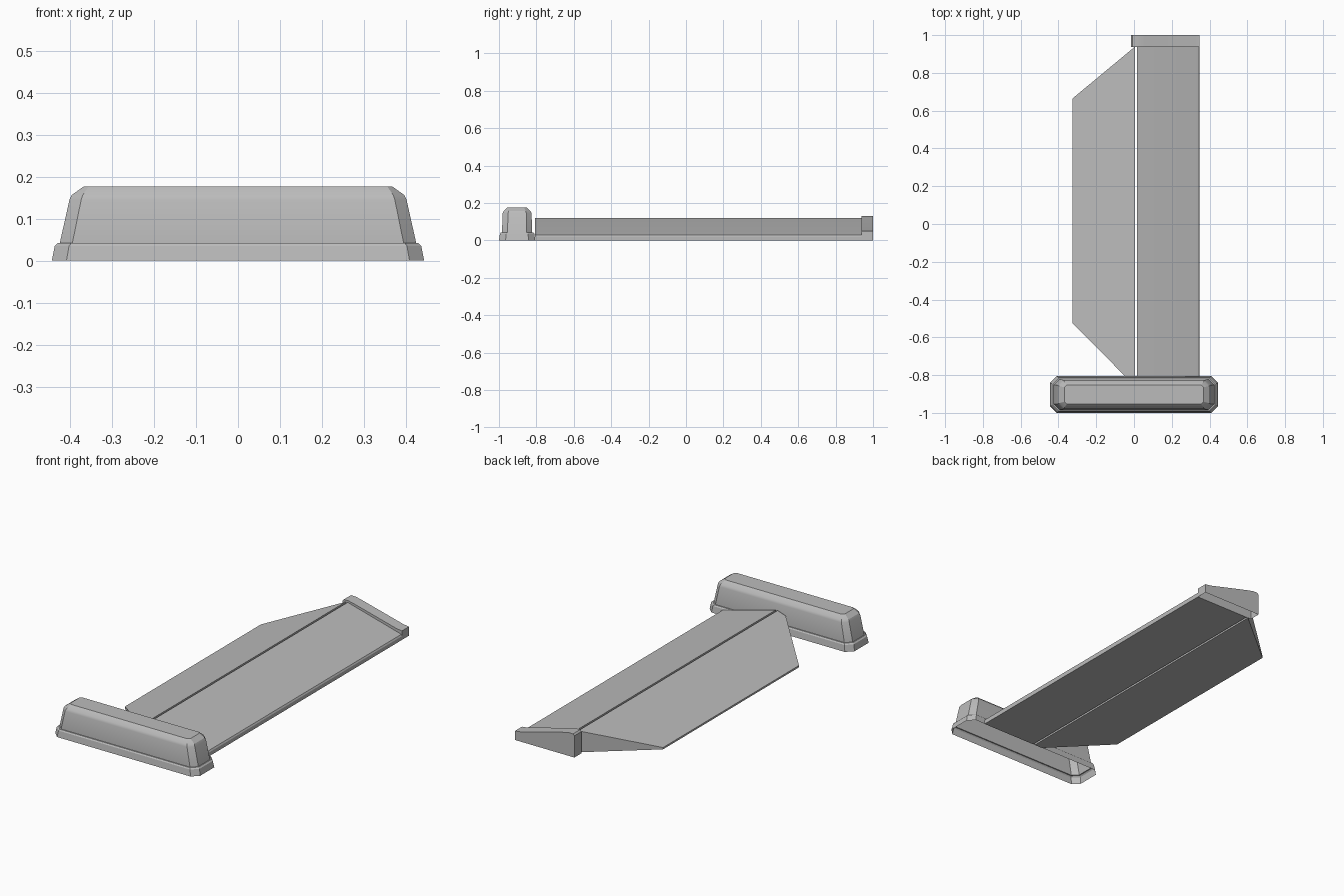
import bpy
import bmesh
import math

old = bpy.data.objects.get("Cube")
if old:
    bpy.data.objects.remove(old, do_unlink=True)

grey = bpy.data.materials.new("plain_grey")
grey.use_nodes = True
COLOUR = (0.5, 0.5, 0.5, 1)
grey.diffuse_color = COLOUR
grey.node_tree.nodes["Principled BSDF"].inputs["Base Color"].default_value = COLOUR


def finish(name, bm, recalc=True):
    if recalc:
        bmesh.ops.recalc_face_normals(bm, faces=bm.faces)
    mesh = bpy.data.meshes.new(name)
    bm.to_mesh(mesh)
    bm.free()
    mesh.materials.append(grey)
    obj = bpy.data.objects.new(name, mesh)
    bpy.context.collection.objects.link(obj)
    return obj


def loft(name, rings, cap_bottom=True, cap_top=True):
    """Skin a stack of matching point rings, each running counter-clockwise."""
    bm = bmesh.new()
    loops = [[bm.verts.new(p) for p in ring] for ring in rings]
    n = len(loops[0])
    for low, high in zip(loops, loops[1:]):
        for i in range(n):
            j = (i + 1) % n
            bm.faces.new((low[i], low[j], high[j], high[i]))
    if cap_bottom:
        bm.faces.new(loops[0][::-1])
    if cap_top:
        bm.faces.new(loops[-1])
    return finish(name, bm, recalc=False)


def cut_rectangle(hx, hy, cut, z, cy):
    """Rectangle with its four corners cut off."""
    quarter = [(hx, hy - cut), (hx - cut, hy)]
    half = quarter + [(-x, y) for x, y in quarter[::-1]]
    return [(x, cy + y, z) for x, y in half + [(-x, -y) for x, y in half]]


# Housing: stepped tapering cover, open underneath
LEVELS = [  # half width, half depth, corner cut, height
    (0.444, 0.097, 0.035, 0.0),
    (0.437, 0.092, 0.034, 0.035),
    (0.430, 0.087, 0.032, 0.042),
    (0.425, 0.081, 0.030, 0.042),
    (0.402, 0.077, 0.028, 0.145),
    (0.396, 0.071, 0.026, 0.157),
    (0.368, 0.050, 0.012, 0.177),
]
loft("housing", [cut_rectangle(hx, hy, c, z, -0.903) for hx, hy, c, z in LEVELS],
     cap_bottom=False)


def extrude_profile(name, profile, y0, y1, open_bottom=False):
    """Extrude an (x, z) outline along y; its last edge is the underside."""
    bm = bmesh.new()
    front = [bm.verts.new((x, y0, z)) for x, z in profile]
    back = [bm.verts.new((x, y1, z)) for x, z in profile]
    n = len(profile)
    for i in range(n - 1 if open_bottom else n):
        j = (i + 1) % n
        bm.faces.new((front[i], front[j], back[j], back[i]))
    bm.faces.new(front[::-1])
    bm.faces.new(back)
    return finish(name, bm)


# Fixed wedge panel, with a small rounded outer lip
extrude_profile("straight_panel", [
    (0.015, 0), (0.015, 0.119), (0.330, 0.034), (0.343, 0.029),
    (0.348, 0.021), (0.348, 0)], -0.808, 0.938)

# End cap, following the slope of the panel
cap = extrude_profile("end_cap", [
    (-0.016, 0), (-0.016, 0.120), (-0.008, 0.129), (0.020, 0.129),
    (0.060, 0.120), (0.315, 0.054), (0.348, 0.050), (0.348, 0)],
    0.938, 1.0, open_bottom=True)

# Clipped wedge panel, falling away from the ridge
OUTLINE = [(0.004, -0.808), (0.004, 0.938), (-0.325, 0.665), (-0.325, -0.525),
           (-0.045, -0.808)]


def slope(x):
    return 0.119 + (x - 0.004) * math.tan(math.radians(18.3))


loft("clipped_panel", [[(x, y, 0) for x, y in OUTLINE],
                       [(x, y, slope(x)) for x, y in OUTLINE]])

# Crisp edges everywhere, smooth over the small rounded ones
for obj in bpy.context.scene.objects:
    obj.select_set(obj.type == 'MESH' and obj.data.materials.get("plain_grey") is not None)
bpy.context.view_layer.objects.active = cap
bpy.ops.object.shade_smooth_by_angle(angle=math.radians(25))
